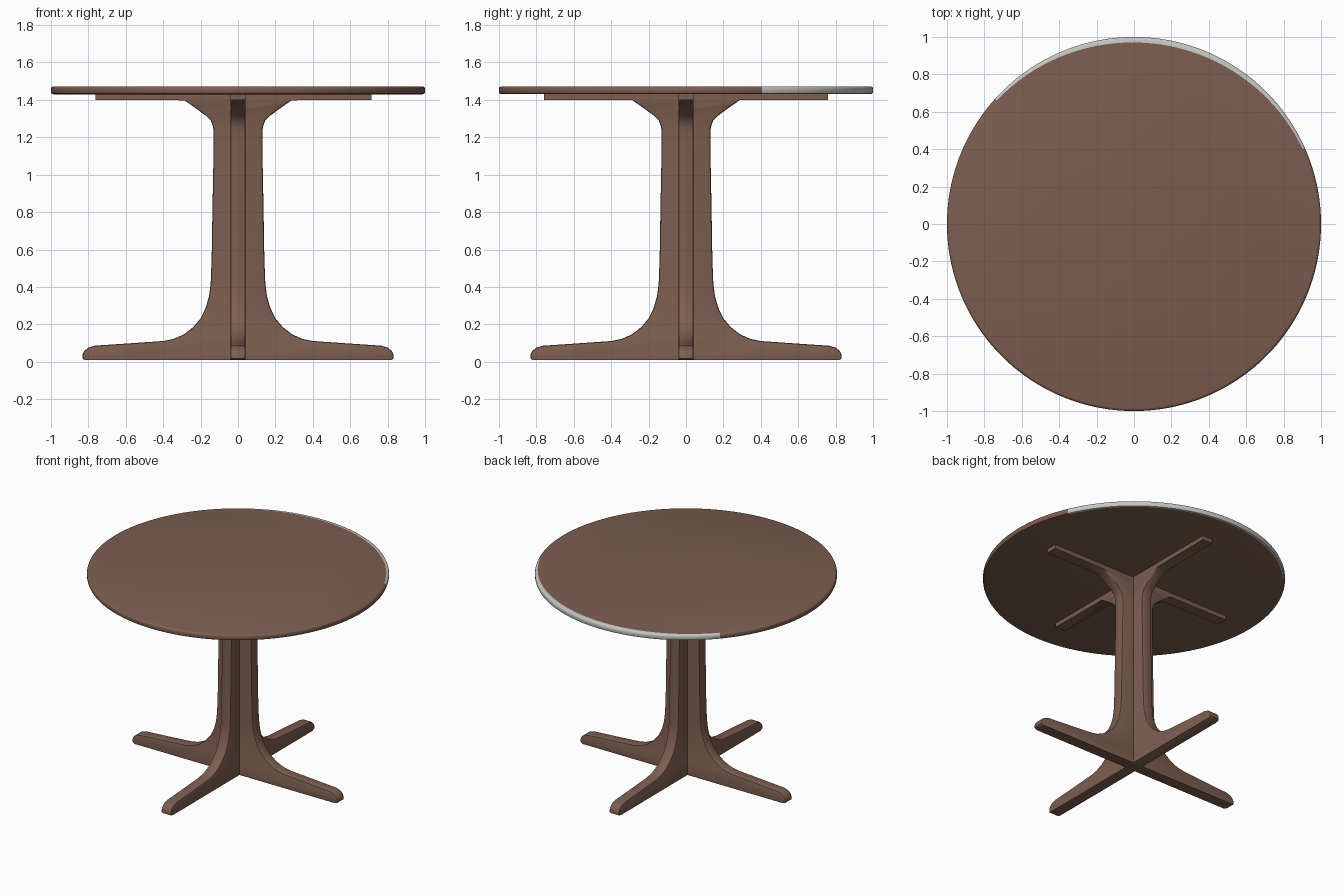
import bpy, bmesh, math
from math import radians, sin, cos, pi

if "Cube" in bpy.data.objects:
    bpy.data.objects.remove(bpy.data.objects["Cube"])


def material(name, rgb):
    m = bpy.data.materials.new(name)
    m.diffuse_color = (*rgb, 1.0)
    m.use_nodes = True
    m.node_tree.nodes["Principled BSDF"].inputs["Base Color"].default_value = m.diffuse_color
    return m


wood = material("brown wood", (0.205, 0.112, 0.079))
bare = material("pale grey edge", (0.56, 0.56, 0.54))


def finish(bm, name, mats, angle):
    bmesh.ops.recalc_face_normals(bm, faces=bm.faces)
    me = bpy.data.meshes.new(name)
    bm.to_mesh(me)
    bm.free()
    for m in mats:
        me.materials.append(m)
    ob = bpy.data.objects.new(name, me)
    bpy.context.collection.objects.link(ob)
    bpy.ops.object.select_all(action='DESELECT')
    ob.select_set(True)
    bpy.context.view_layer.objects.active = ob
    bpy.ops.object.shade_smooth_by_angle(angle=radians(angle))
    return ob


# Round table top: rings of a lathe profile, with a pale crescent on the back rim
SEG = 180
PALE_START, PALE_END = 24, 138
RIM = [(0.986, 1.43), (0.996, 1.433), (1.0, 1.441), (1.0, 1.46), (0.997, 1.467), (0.99, 1.471)]


def pale_amount(deg):
    t = (deg - PALE_START) / (PALE_END - PALE_START)
    return sin(pi * t) if 0 < t < 1 else 0.0


bm = bmesh.new()
rings = []
for r, z in RIM + [(None, 1.472)]:
    ring = []
    for i in range(SEG):
        a = 2 * pi * i / SEG
        rr = r if r else 0.987 - 0.017 * pale_amount(math.degrees(a))
        ring.append(bm.verts.new((rr * cos(a), rr * sin(a), z)))
    rings.append(ring)
for low, high in zip(rings, rings[1:]):
    for i in range(SEG):
        j = (i + 1) % SEG
        f = bm.faces.new((low[i], low[j], high[j], high[i]))
        f.material_index = 1 if pale_amount((i + 0.5) * 360 / SEG) > 0 else 0
bm.faces.new(rings[0])
bm.faces.new(rings[-1])
finish(bm, "table_top", [wood, bare], 40)

# Half outline of a pedestal board, from the foot tip up to the flared neck
HALF = [(0.82, 0.01), (0.832, 0.018), (0.832, 0.036), (0.822, 0.058), (0.80, 0.076), (0.765, 0.086),
        (0.60, 0.097), (0.40, 0.111), (0.345, 0.122), (0.29, 0.146), (0.24, 0.185), (0.20, 0.232),
        (0.172, 0.29), (0.155, 0.35), (0.146, 0.42), (0.141, 0.55), (0.136, 0.85), (0.131, 1.10),
        (0.13, 1.22), (0.133, 1.255), (0.145, 1.288), (0.175, 1.318), (0.235, 1.362), (0.287, 1.398)]


def board(name, arm_neg, arm_pos, turn, thick=0.08):
    def side(arm):
        return HALF + [(arm, 1.40), (arm, 1.431)]
    outline = side(arm_pos) + [(-x, z) for x, z in reversed(side(arm_neg))]
    bm = bmesh.new()
    face = bm.faces.new([bm.verts.new((x, -thick / 2, z)) for x, z in outline])
    out = bmesh.ops.extrude_face_region(bm, geom=[face])
    moved = [v for v in out["geom"] if isinstance(v, bmesh.types.BMVert)]
    bmesh.ops.translate(bm, verts=moved, vec=(0, thick, 0))
    # soften the long edges of foot and column, leave the floor and top flat
    edges = [e for e in bm.edges
             if abs(e.verts[0].co.y - e.verts[1].co.y) < 1e-5
             and max(v.co.z for v in e.verts) < 1.399
             and max(v.co.z for v in e.verts) > 0.015]
    bmesh.ops.bevel(bm, geom=edges, offset=0.01, segments=2, profile=0.5,
                    affect='EDGES', clamp_overlap=False)
    ob = finish(bm, name, [wood], 35)
    ob.rotation_euler.z = turn
    return ob


# Two crossing pedestal boards, each with two feet and two support arms
board("pedestal_board_side", 0.763, 0.714, 0.0)
board("pedestal_board_front", 0.76, 0.758, pi / 2)
